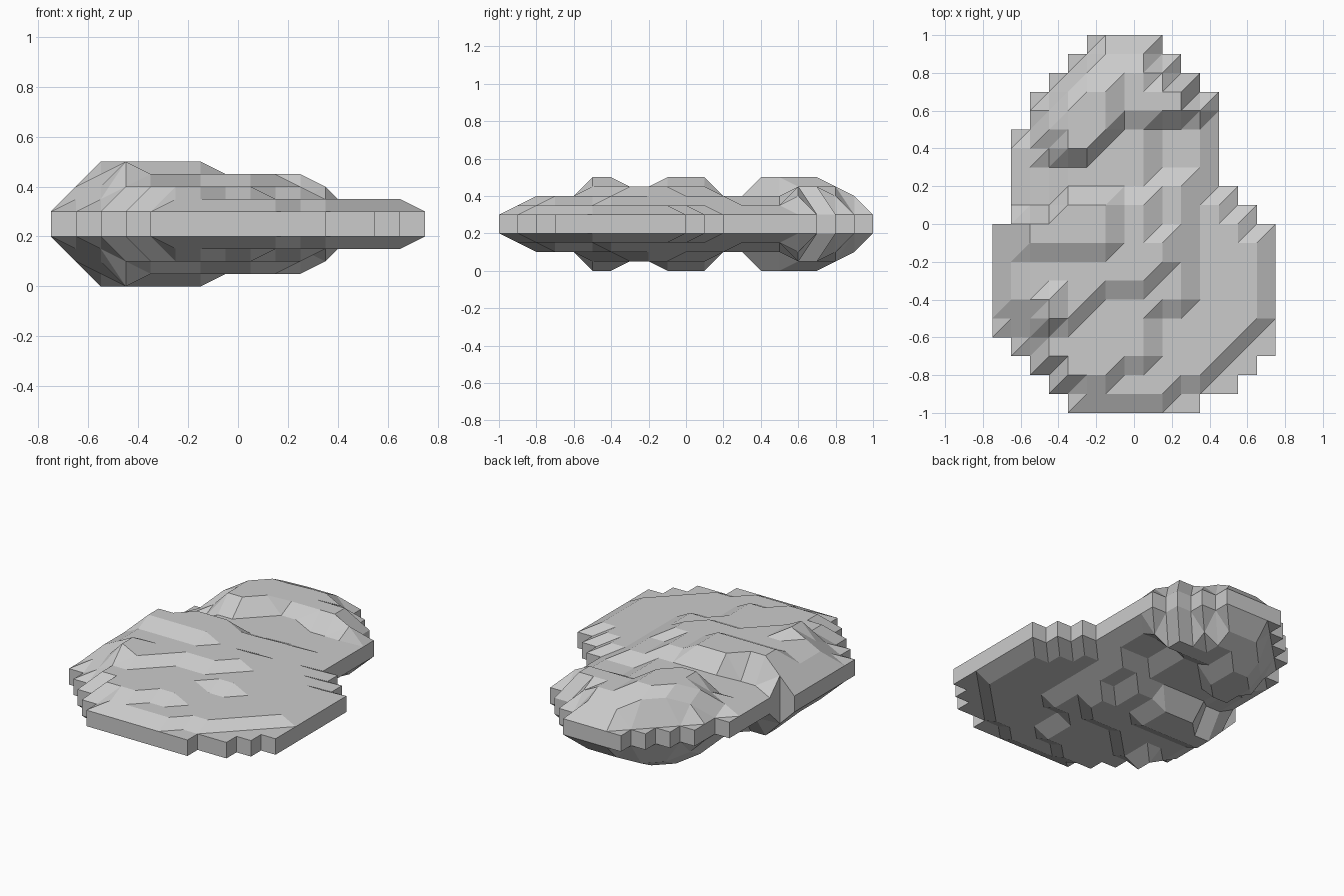
import bpy, bmesh

if "Cube" in bpy.data.objects:
    bpy.data.objects.remove(bpy.data.objects["Cube"])

STEP = 0.1          # grid cell, and half of it is one terrace height
MID = 0.25          # mirror plane height

# Stepped outline: first and last column of each row, front to back
LEFT = [4, 3, 2, 1] + [0] * 6 + [1] * 5 + [2, 2, 3, 4, 5]
RIGHT = [11, 13, 14] + [15] * 7 + [14, 13] + [12] * 5 + [11, 10, 9]
SHOULDER = (1, 10)  # the one rim corner that stands proud

# Terrace contours in grid cells, as (height level, polygon)
TERRACES = [
    (2, [(5, 1), (9, 1), (10, 2), (11, 2), (14, 5), (14, 20), (1, 20), (1, 5)]),
    (3, [(4, 2), (6, 2), (7, 3), (8, 3), (8, 6), (10, 6), (10, 12), (8, 13), (8, 15),
         (8, 16), (11, 16), (10, 18), (8, 19), (6, 19), (3, 16), (3, 14), (4, 13),
         (4, 12), (3, 10), (1, 10), (1, 6), (2, 5), (3, 3)]),
    (4, [(3, 5), (4, 5), (6, 7), (8, 7), (9, 8), (9, 9), (8, 10), (8, 11), (4, 11),
         (4, 13), (7, 16), (10, 16), (10, 17), (8, 18), (5, 18), (4, 17),
         (3, 15), (4, 13), (4, 11), (3, 10), (2, 9), (2, 6)]),
    (5, [(2, 9), (6, 9), (6, 11), (4, 11), (3, 10), (2, 10)]),
    (5, [(4, 14), (5, 14), (6, 15), (6, 17), (5, 17), (4, 16)]),
    (5, [(3, 5), (3.1, 5), (3.1, 6), (3, 6)]),
]


def inside(x, y, poly):
    hit = False
    for (x0, y0), (x1, y1) in zip(poly, poly[1:] + poly[:1]):
        if (y0 > y) != (y1 > y) and x < x0 + (y - y0) * (x1 - x0) / (y1 - y0):
            hit = not hit
    return hit


def on_terrace(i, j, poly):
    # points on the contour count as inside
    return any(inside(i + dx, j + dy, poly)
               for dx in (-.03, .03) for dy in (-.017, .017))


def has_cell(i, j):
    return 0 <= j < len(LEFT) and LEFT[j] <= i < RIGHT[j]


def level(i, j):
    # the rim stays at the lowest level
    interior = all(has_cell(i - a, j - b) for a in (0, 1) for b in (0, 1))
    if not interior and (i, j) != SHOULDER:
        return 1
    return max([1] + [k for k, poly in TERRACES if on_terrace(i, j, poly)])


bm = bmesh.new()
verts = {}


def vert(i, j, side):
    key = (i, j, side)
    if key not in verts:
        z = MID + side * level(i, j) * STEP / 2
        verts[key] = bm.verts.new((-0.75 + i * STEP, -1 + j * STEP, z))
    return verts[key]


# Terraced upper sheet and its mirrored lower sheet
for j in range(len(LEFT)):
    for i in range(LEFT[j], RIGHT[j]):
        for side in (1, -1):
            a, b, c, d = (vert(i + p, j + q, side)
                          for p, q in ((0, 0), (1, 0), (1, 1), (0, 1)))
            for tri in ((a, b, c), (a, c, d)):
                bm.faces.new(tri[::side])
        # Vertical rim wall where the neighbouring cell is missing
        for di, dj, p, q in ((0, -1, (0, 0), (1, 0)), (1, 0, (1, 0), (1, 1)),
                             (0, 1, (1, 1), (0, 1)), (-1, 0, (0, 1), (0, 0))):
            if not has_cell(i + di, j + dj):
                s, t = (i + p[0], j + p[1]), (i + q[0], j + q[1])
                bm.faces.new((vert(*s, -1), vert(*t, -1), vert(*t, 1), vert(*s, 1)))

bmesh.ops.recalc_face_normals(bm, faces=bm.faces)
mesh = bpy.data.meshes.new("terraced_rock")
bm.to_mesh(mesh)
bm.free()
rock = bpy.data.objects.new("terraced_rock", mesh)
bpy.context.collection.objects.link(rock)
